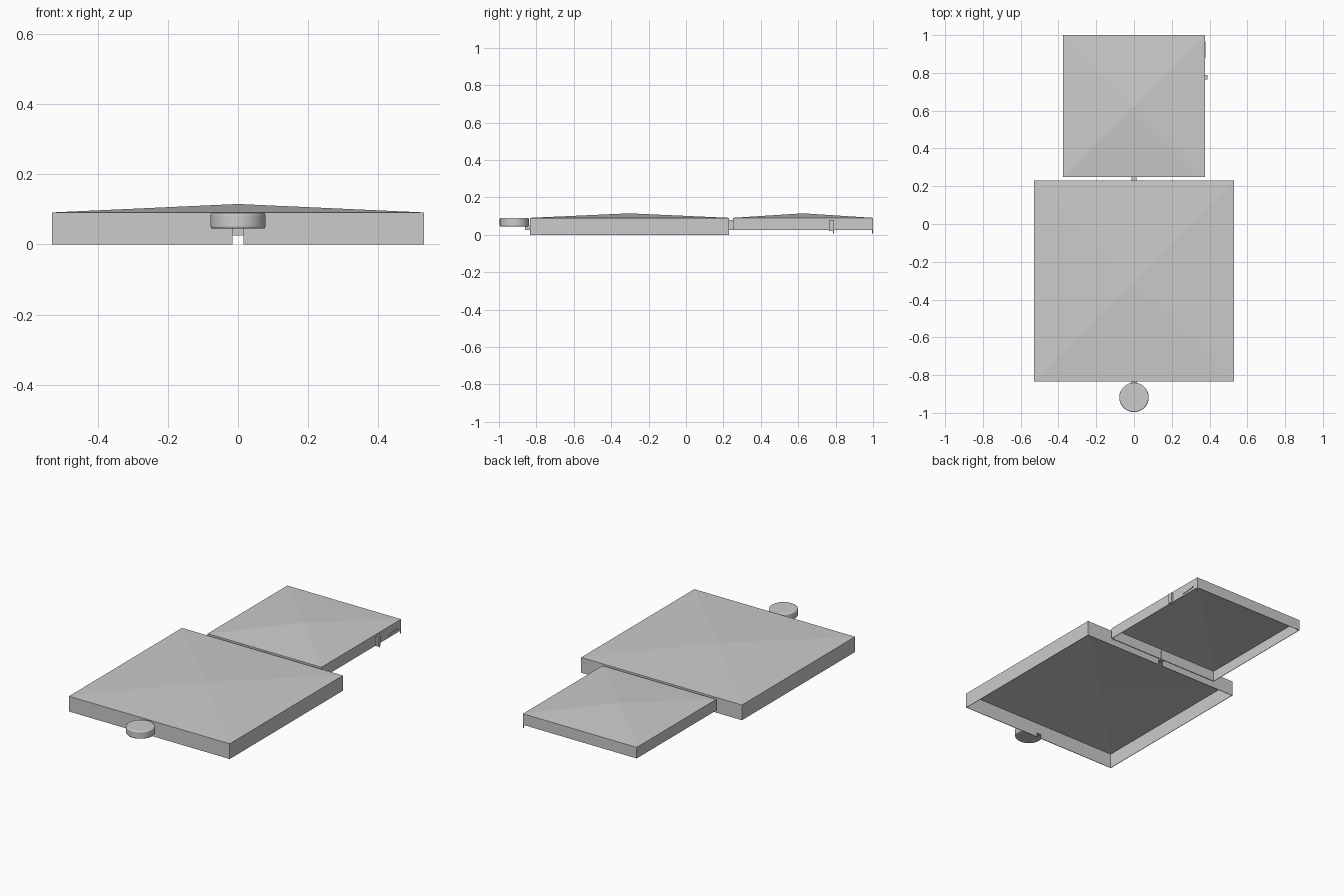
import bpy, bmesh

if "Cube" in bpy.data.objects:
    bpy.data.objects.remove(bpy.data.objects["Cube"])


def pan(name, half, y0, y1, z0, z1, apex, notch=0.0, gap=0.015):
    """Thin open-bottomed square shell with a very shallow pyramid roof."""
    bm = bmesh.new()
    corners = [(-half, y0), (half, y0), (half, y1), (-half, y1)]
    low = [bm.verts.new((x, y, z0)) for x, y in corners]
    top = [bm.verts.new((x, y, z1)) for x, y in corners]
    peak = bm.verts.new((0, (y0 + y1) / 2, apex))
    for i in range(4):
        j = (i + 1) % 4
        base = [low[i]]
        if notch and i in (0, 2):
            s = -1 if i == 0 else 1
            y = corners[i][1]
            base += [bm.verts.new(p) for p in (
                (s * gap, y, z0), (s * gap, y, notch),
                (-s * gap, y, notch), (-s * gap, y, z0))]
        bm.faces.new(base + [low[j], top[j], top[i]])
        bm.faces.new((top[i], top[j], peak))
    me = bpy.data.meshes.new(name)
    bm.to_mesh(me)
    bm.free()
    ob = bpy.data.objects.new(name, me)
    bpy.context.collection.objects.link(ob)
    sol = ob.modifiers.new("sheet_thickness", 'SOLIDIFY')
    sol.thickness = 0.004
    sol.offset = -1
    return ob


def box(name, lo, hi, tilt=0.0):
    size = [b - a for a, b in zip(lo, hi)]
    mid = [(a + b) / 2 for a, b in zip(lo, hi)]
    bpy.ops.mesh.primitive_cube_add(size=1, location=mid, rotation=(tilt, 0, 0))
    ob = bpy.context.object
    ob.name = name
    ob.scale = size
    return ob


# Two hollow pans
pan("large_pan", 0.53, -0.835, 0.23, 0.0, 0.091, 0.115, notch=0.05)
pan("small_pan", 0.375, 0.25, 1.0, 0.025, 0.091, 0.115)

# Round front knob with softened rims
bpy.ops.mesh.primitive_cylinder_add(vertices=48, radius=0.078, depth=0.045,
                                    location=(0, -0.918, 0.0675))
knob = bpy.context.object
knob.name = "front_knob"
bev = knob.modifiers.new("rim", 'BEVEL')
bev.width = 0.006
bev.segments = 3
bev.limit_method = 'ANGLE'
bpy.ops.object.shade_smooth_by_angle()

# Necks joining knob, large pan and small pan
box("front_neck", (-0.015, -0.86, 0.025), (0.015, -0.83, 0.05))
box("middle_neck", (-0.013, 0.225, 0.025), (0.013, 0.254, 0.08))

# Side clip, latch and corner peg on the small pan
box("side_clip", (0.372, 0.765, 0.02), (0.388, 0.79, 0.08))
box("side_clip_tail", (0.378, 0.786, 0.006), (0.384, 0.79, 0.03))
box("side_latch", (0.373, 0.88, 0.038), (0.379, 0.965, 0.046), 0.06)
box("corner_peg", (0.370, 0.995, 0.006), (0.375, 1.0, 0.03))
